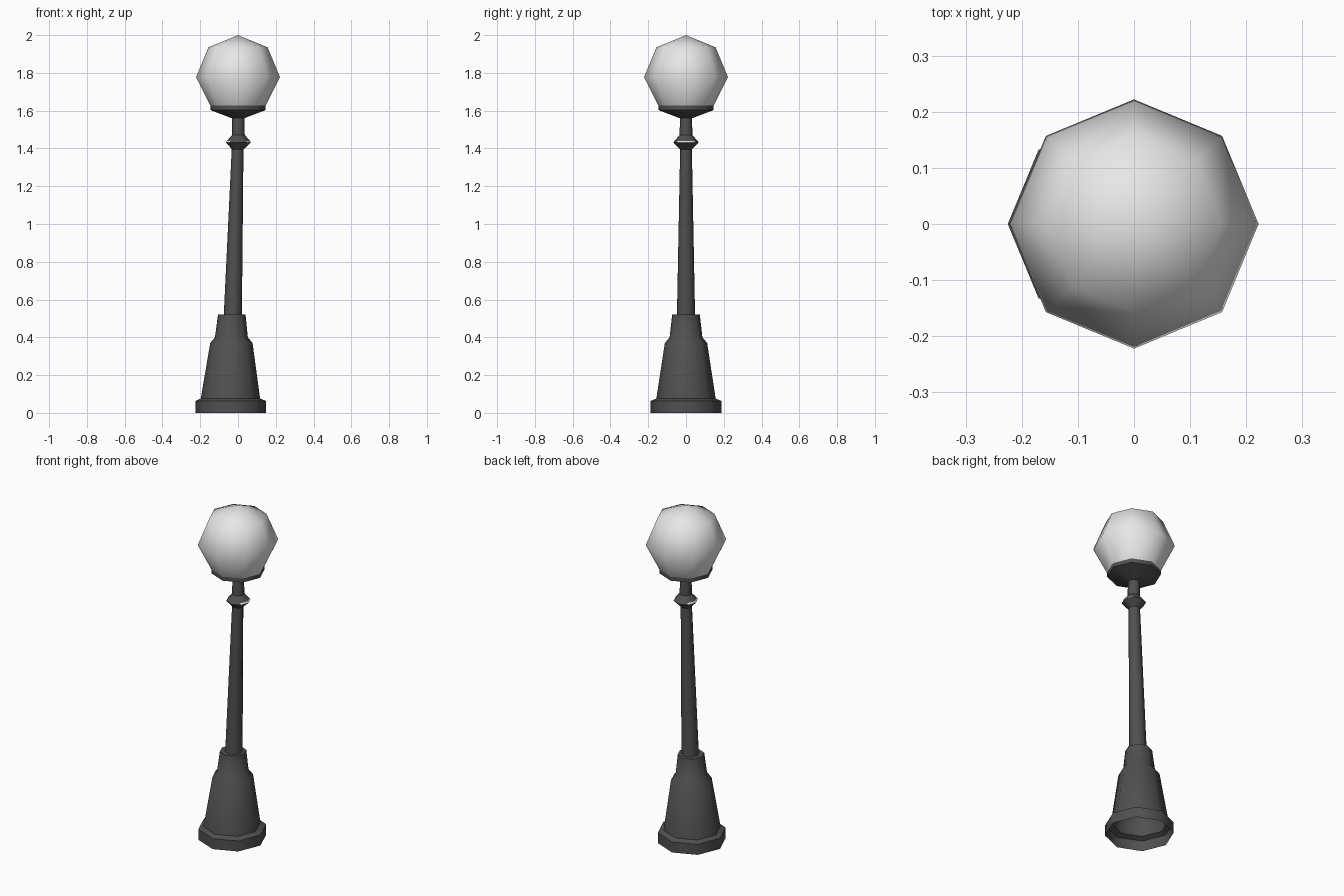
import bpy, bmesh, math

if "Cube" in bpy.data.objects:
    bpy.data.objects.remove(bpy.data.objects["Cube"])


def material(name, v):
    m = bpy.data.materials.new(name)
    m.diffuse_color = (v, v, v, 1)
    m.use_nodes = True
    m.node_tree.nodes["Principled BSDF"].inputs["Base Color"].default_value = m.diffuse_color
    return m


DARK = material("dark iron", 0.08)
LIGHT = material("pale glass", 0.8)


def lathe(name, profile, mats, angle=35, cap_top=False, rule=None, sides=8):
    """Octagonal loft: profile rows are (centre x, radius, z), bottom to top."""
    bm = bmesh.new()
    rings = []
    for cx, r, z in profile:
        if r == 0:
            rings.append([bm.verts.new((cx, 0, z))] * sides)
        else:
            rings.append([bm.verts.new((cx + r * math.cos(a), r * math.sin(a), z))
                          for a in (2 * math.pi * i / sides for i in range(sides))])
    for k, (lo, hi) in enumerate(zip(rings, rings[1:])):
        for i in range(sides):
            j = (i + 1) % sides
            vs = list(dict.fromkeys((lo[i], lo[j], hi[j], hi[i])))
            f = bm.faces.new(vs)
            f.normal_update()
            if rule and rule(k, f):
                f.material_index = 1
    if cap_top:
        bm.faces.new(rings[-1])
    me = bpy.data.meshes.new(name)
    bm.to_mesh(me)
    bm.free()
    for m in mats:
        me.materials.append(m)
    ob = bpy.data.objects.new(name, me)
    bpy.context.collection.objects.link(ob)
    bpy.ops.object.select_all(action='DESELECT')
    ob.select_set(True)
    bpy.context.view_layer.objects.active = ob
    bpy.ops.object.shade_smooth_by_angle(angle=math.radians(angle))
    ob.select_set(False)
    return ob


# stepped foot, hollow underneath
lathe("base", [(-0.038, 0.187, 0), (-0.038, 0.187, 0.063), (-0.040, 0.157, 0.076),
               (-0.035, 0.112, 0.37), (-0.035, 0.087, 0.40),
               (-0.033, 0.073, 0.52)], [DARK], angle=50, cap_top=True)

# slightly leaning tapered post
lathe("post", [(-0.0275, 0.048, 0.515), (-0.002, 0.031, 1.40)], [DARK], angle=50)

# ring with a narrow pale strip on its two sides
lathe("collar", [(-0.002, 0.031, 1.395), (0.0, 0.037, 1.402), (0.002, 0.067, 1.432),
                 (0.002, 0.061, 1.440), (0.002, 0.039, 1.465), (0.002, 0.033, 1.472)],
      [DARK, LIGHT], angle=50,
      rule=lambda k, f: k == 2 and abs(f.normal.x) > abs(f.normal.y))

# neck
lathe("neck", [(0.002, 0.034, 1.465), (0.001, 0.032, 1.565)], [DARK], angle=50)

# dish holding the globe
lathe("globe_holder", [(0, 0.033, 1.56), (0, 0.146, 1.603), (0, 0.146, 1.628)],
      [DARK], angle=50, cap_top=True)

# faceted globe with smooth shading
R, C = 0.222, 1.778
q = R * math.sqrt(0.5)
lathe("globe", [(0, 0.147, 1.627), (0, R, C), (0, q, C + q), (0, 0, C + R)],
      [LIGHT], angle=80)
